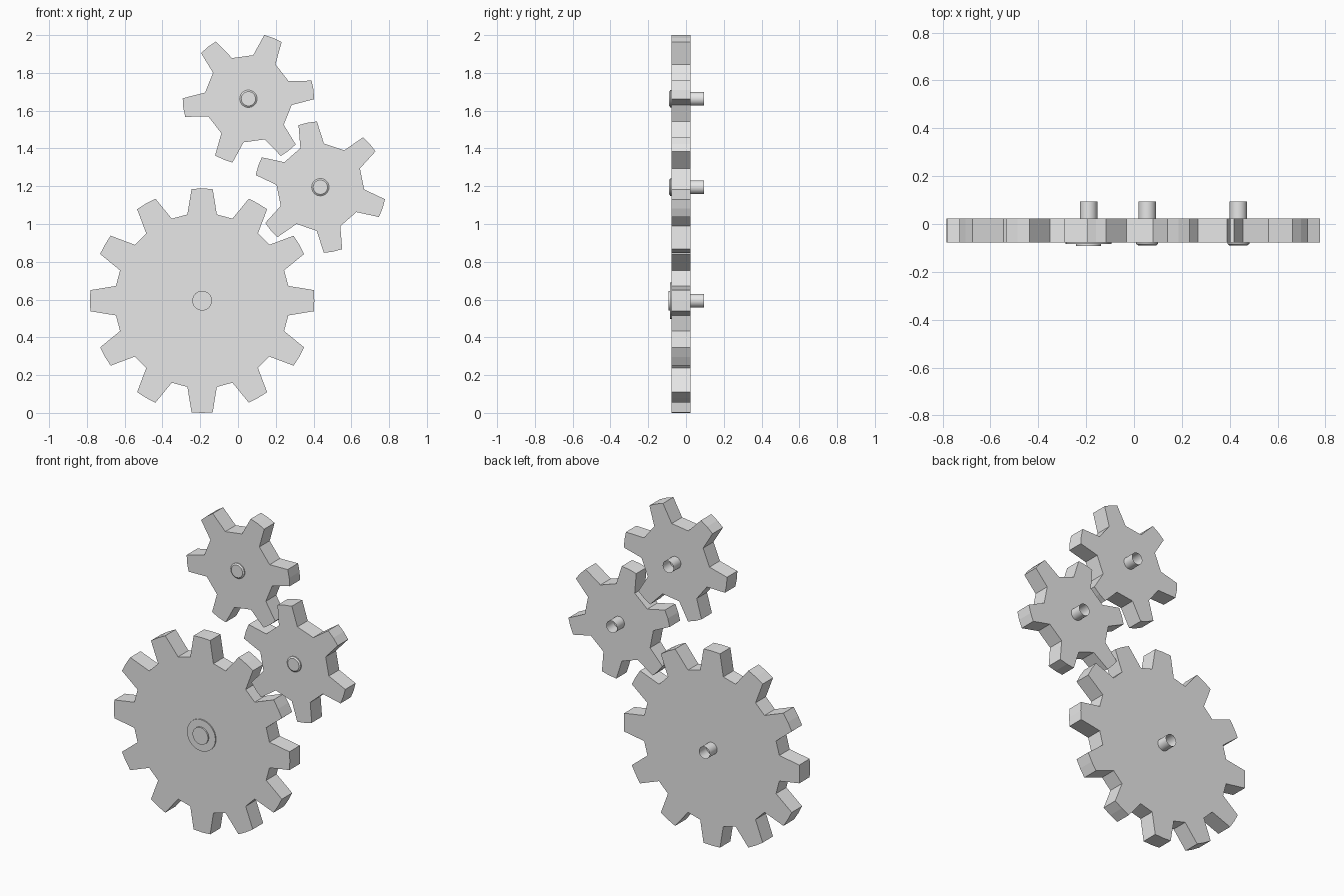
import bpy, bmesh, math

if "Cube" in bpy.data.objects:
    bpy.data.objects.remove(bpy.data.objects["Cube"], do_unlink=True)

FRONT, BACK = -0.077, 0.023      # gear faces along y
SHAFT_END = 0.094

grey = bpy.data.materials.new("plain_grey")
grey.use_nodes = True
colour = (0.8, 0.8, 0.8, 1.0)
grey.diffuse_color = colour
grey.node_tree.nodes["Principled BSDF"].inputs["Base Color"].default_value = colour


def finish(bm, name, smooth=False):
    bmesh.ops.recalc_face_normals(bm, faces=bm.faces)
    mesh = bpy.data.meshes.new(name)
    bm.to_mesh(mesh)
    bm.free()
    mesh.materials.append(grey)
    obj = bpy.data.objects.new(name, mesh)
    bpy.context.collection.objects.link(obj)
    if smooth:
        bpy.ops.object.select_all(action='DESELECT')
        obj.select_set(True)
        bpy.context.view_layer.objects.active = obj
        bpy.ops.object.shade_smooth_by_angle(angle=math.radians(30))
    return obj


def gear(name, cx, cz, teeth, phase, tip_r, root_r, tip_half, root_half):
    """Toothed outline in the xz plane, extruded along y (angles in degrees)."""
    bm = bmesh.new()
    tooth = [(root_r, -root_half), (tip_r, -tip_half), (tip_r, 0),
             (tip_r, tip_half), (root_r, root_half)]
    verts = []
    for i in range(teeth):
        for r, off in tooth:
            a = math.radians(phase + 360 * i / teeth + off)
            verts.append(bm.verts.new((cx + r * math.cos(a), FRONT, cz + r * math.sin(a))))
    face = bm.faces.new(verts)
    ext = bmesh.ops.extrude_face_region(bm, geom=[face], use_keep_orig=True)
    moved = [v for v in ext["geom"] if isinstance(v, bmesh.types.BMVert)]
    bmesh.ops.translate(bm, vec=(0, BACK - FRONT, 0), verts=moved)
    return finish(bm, name)


def turned(name, cx, cz, profile, cap=True, segments=32):
    """Rings of (radius, y) bridged along the y axis; the last ring may be capped."""
    bm = bmesh.new()
    rings = []
    for r, y in profile:
        angles = [2 * math.pi * i / segments for i in range(segments)]
        rings.append([bm.verts.new((cx + r * math.cos(a), y, cz + r * math.sin(a)))
                      for a in angles])
    for lo, hi in zip(rings, rings[1:]):
        for i in range(segments):
            j = (i + 1) % segments
            bm.faces.new((lo[i], lo[j], hi[j], hi[i]))
    if cap:
        bm.faces.new(rings[-1])
    return finish(bm, name, smooth=True)


# name, x, z, teeth, phase, tip radius, root radius, tip half angle, root half angle
gears = [
    ("large", -0.19, 0.594, 12, 0.0, 0.594, 0.463, 5.4, 9.7),
    ("middle", 0.436, 1.195, 6, 41.2, 0.348, 0.232, 8.2, 15.9),
    ("upper", 0.055, 1.663, 6, 7.8, 0.348, 0.232, 8.2, 15.9),
]

for name, cx, cz, *shape in gears:
    gear(name + "_gear", cx, cz, *shape)
    # open tube on the back
    turned(name + "_shaft", cx, cz, [(0.0365, BACK - 0.01), (0.0365, SHAFT_END)], cap=False)
    # front hub: flange and boss on the large gear, a small bevelled boss on the others
    if name == "large":
        turned("large_flange", cx, cz, [(0.096, FRONT), (0.096, -0.084)])
        turned("large_boss", cx, cz, [(0.052, -0.084), (0.052, -0.093)])
    else:
        turned(name + "_boss", cx, cz, [(0.046, FRONT), (0.046, -0.083), (0.038, -0.089)])
